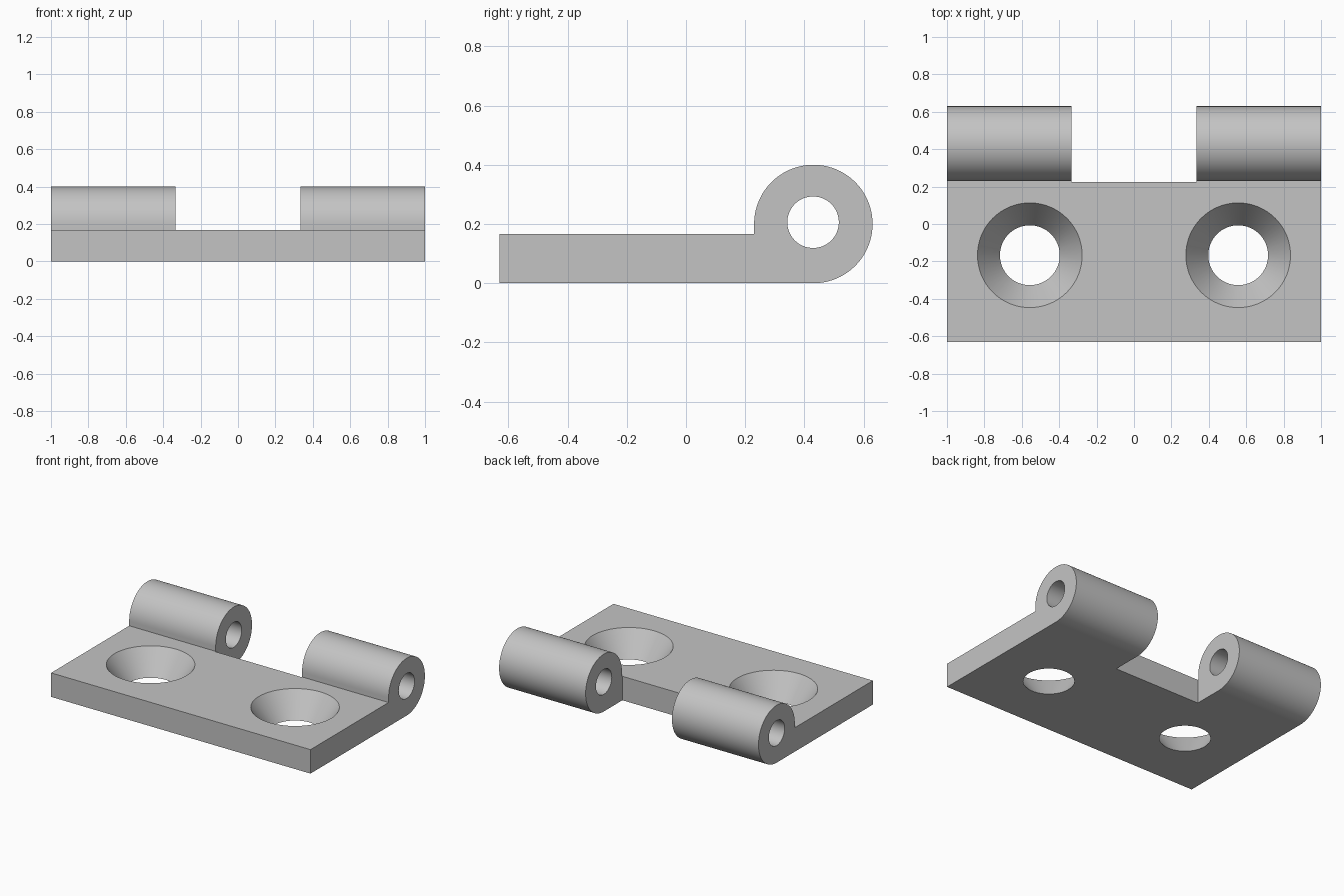
import bpy, bmesh
from math import cos, sin, pi, radians
from mathutils import Matrix

if "Cube" in bpy.data.objects:
    bpy.data.objects.remove(bpy.data.objects["Cube"], do_unlink=True)

THICK = 0.167           # top of the plate
BARREL_Y, BARREL_Z, BARREL_R = 0.43, 0.2, 0.2
FRONT = -0.63

steel = bpy.data.materials.new("plain_grey_metal")
steel.use_nodes = True
steel.diffuse_color = (0.55, 0.55, 0.55, 1)
steel.node_tree.nodes["Principled BSDF"].inputs["Base Color"].default_value = (0.55, 0.55, 0.55, 1)


def make(name, bm):
    bmesh.ops.recalc_face_normals(bm, faces=bm.faces)
    mesh = bpy.data.meshes.new(name)
    bm.to_mesh(mesh)
    bm.free()
    mesh.materials.append(steel)
    obj = bpy.data.objects.new(name, mesh)
    bpy.context.collection.objects.link(obj)
    return obj


def cone(name, r_low, r_high, depth, matrix):
    bm = bmesh.new()
    bmesh.ops.create_cone(bm, cap_ends=True, segments=64, radius1=r_low,
                          radius2=r_high, depth=depth, matrix=matrix)
    return make(name, bm)


# Side profile of plate and rolled barrel, extruded across the width
arc = [(BARREL_Y + BARREL_R * cos(a), BARREL_Z + BARREL_R * sin(a))
       for a in (-pi / 2 + 1.5 * pi * i / 60 for i in range(61))]
profile = [(FRONT, 0)] + arc + [(BARREL_Y - BARREL_R, THICK), (FRONT, THICK)]
bm = bmesh.new()
face = bm.faces.new([bm.verts.new((-1, y, z)) for y, z in profile])
side = bmesh.ops.extrude_face_region(bm, geom=[face])["geom"]
bmesh.ops.translate(bm, vec=(2, 0, 0),
                    verts=[v for v in side if isinstance(v, bmesh.types.BMVert)])
leaf = make("hinge_leaf", bm)

# Notch that separates the two knuckles
bm = bmesh.new()
bmesh.ops.create_cube(bm, size=1, matrix=Matrix.Translation((0, 0.725, 0.2))
                      @ Matrix.Diagonal((0.666, 1, 1, 1)))
cutters = [make("notch_cutter", bm)]

# Pin bore along the barrel
cutters.append(cone("pin_bore_cutter", 0.087, 0.087, 3,
                    Matrix.Translation((0, 0.429, 0.206)) @ Matrix.Rotation(pi / 2, 4, "Y")))

# Countersunk screw holes, extended past both faces along the same slope
slope, extra = (0.28 - 0.16) / THICK, 0.05
for x in (-0.557, 0.557):
    cutters.append(cone("screw_hole_cutter", 0.16 - slope * extra, 0.28 + slope * extra,
                        THICK + 2 * extra, Matrix.Translation((x, -0.167, THICK / 2))))

# Cut the leaf, then discard the cutters
bpy.ops.object.select_all(action="DESELECT")
bpy.context.view_layer.objects.active = leaf
leaf.select_set(True)
for cutter in cutters:
    cutter.hide_render = True
    mod = leaf.modifiers.new("cut", "BOOLEAN")
    mod.operation, mod.solver, mod.object = "DIFFERENCE", "EXACT", cutter
    bpy.ops.object.modifier_apply(modifier=mod.name)
    bpy.data.objects.remove(cutter, do_unlink=True)

# Round surfaces smooth, corners crisp, large flats kept flat
bpy.ops.object.shade_smooth_by_angle(angle=radians(30))
weighted = leaf.modifiers.new("flat_faces", "WEIGHTED_NORMAL")
weighted.keep_sharp = True
